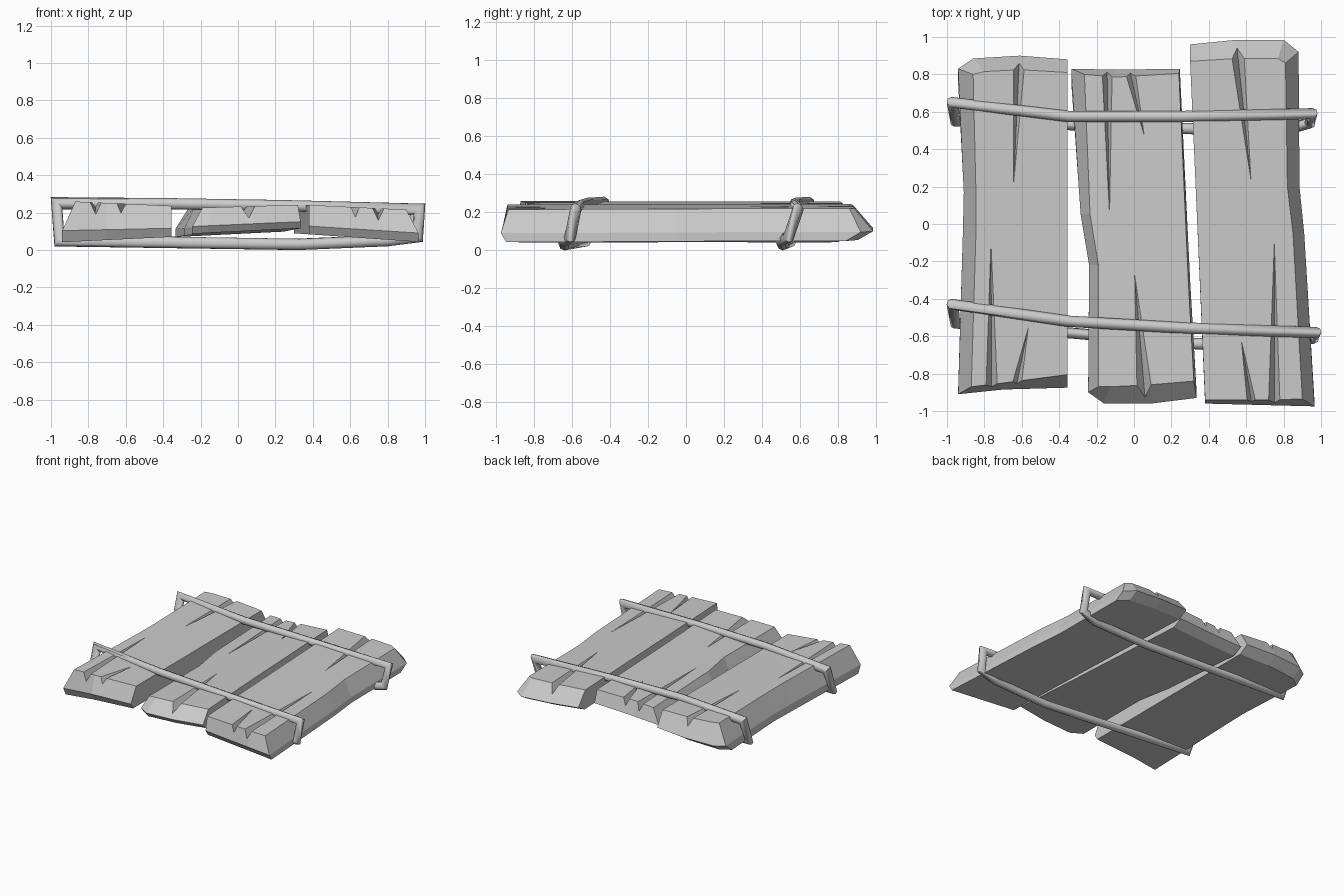
import bpy, bmesh
from mathutils import Vector
from math import cos, sin, pi

if "Cube" in bpy.data.objects:
    bpy.data.objects.remove(bpy.data.objects["Cube"])


def make_object(name, bm):
    bmesh.ops.recalc_face_normals(bm, faces=bm.faces)
    me = bpy.data.meshes.new(name)
    bm.to_mesh(me)
    bm.free()
    ob = bpy.data.objects.new(name, me)
    bpy.context.collection.objects.link(ob)
    return ob


def plank(name, outline, low, high, cracks):
    # three stacked outlines: undercut bottom, widest middle, chamfered top
    zb = lambda x, y: low[0] + low[1] * x + low[2] * y
    zt = lambda x: high[0] + high[1] * x
    bm = bmesh.new()
    rings = [[], [], []]
    for mx, my, tx, ty in outline:
        by = my - 0.08 if my > 0.8 else my + 0.03 if my < -0.8 else my
        zm = zb(mx, my) * 0.72 + zt(mx) * 0.28
        rings[0].append(bm.verts.new((mx, by, zb(mx, by))))
        rings[1].append(bm.verts.new((mx, my, zm)))
        rings[2].append(bm.verts.new((tx, ty, zt(tx))))
    n = len(outline)
    for a, b in zip(rings, rings[1:]):
        for i in range(n):
            j = (i + 1) % n
            bm.faces.new((a[i], a[j], b[j], b[i]))
    bm.faces.new(rings[0][::-1])
    bm.faces.new(rings[2])
    ob = make_object(name, bm)

    # tapered V-shaped splits running in from the plank ends
    bm = bmesh.new()
    for xa, xb, ye, tx, ty in cracks:
        xm = (xa + xb) / 2
        ye += 0.1 if ye > 0 else -0.1
        a, b, c, t = [bm.verts.new(p) for p in (
            (xa - 0.01, ye, zt(xa) + 0.012), (xb + 0.01, ye, zt(xb) + 0.012),
            (xm, ye, zt(xm) - 0.07), (tx, ty, zt(tx) + 0.004))]
        for f in ((a, b, c), (a, b, t), (b, c, t), (c, a, t)):
            bm.faces.new(f)
    cutter = make_object(name + "_cutter", bm)
    cutter.hide_render = True
    mod = ob.modifiers.new("splits", 'BOOLEAN')
    mod.operation = 'DIFFERENCE'
    mod.solver = 'EXACT'
    mod.object = cutter
    dg = bpy.context.evaluated_depsgraph_get()
    me = bpy.data.meshes.new_from_object(ob.evaluated_get(dg))
    ob.modifiers.clear()
    ob.data = me
    bpy.data.objects.remove(cutter)


def rope(name, path, r=0.03, sides=8):
    # closed tube with mitred corners
    pts = [Vector(p) for p in path]
    n = len(pts)
    bm = bmesh.new()
    rings = []
    for i, p in enumerate(pts):
        t1 = (p - pts[i - 1]).normalized()
        t2 = (pts[(i + 1) % n] - p).normalized()
        t = (t1 + t2).normalized()
        b = Vector((0, 1, 0))
        b = (b - t * b.dot(t)).normalized()
        s = t.cross(b) / max(t.dot(t1), 0.5)
        rings.append([bm.verts.new(p + r * (cos(2 * pi * k / sides) * s + sin(2 * pi * k / sides) * b))
                      for k in range(sides)])
    for i in range(n):
        a, c = rings[i], rings[(i + 1) % n]
        for k in range(sides):
            m = (k + 1) % sides
            bm.faces.new((a[k], a[m], c[m], c[k]))
    ob = make_object(name, bm)
    for f in ob.data.polygons:
        f.use_smooth = True
    bpy.ops.object.select_all(action='DESELECT')
    ob.select_set(True)
    bpy.context.view_layer.objects.active = ob
    bpy.ops.object.shade_smooth_by_angle(angle=0.9)


# planks: (middle x, y, top x, y) counter-clockwise from front left
plank("left_plank", [
    (-0.94, -0.91, -0.87, -0.87), (-0.70, -0.885, -0.70, -0.85),
    (-0.355, -0.875, -0.355, -0.805), (-0.355, 0.88, -0.355, 0.81),
    (-0.61, 0.90, -0.61, 0.825), (-0.86, 0.885, -0.80, 0.815),
    (-0.94, 0.83, -0.86, 0.80), (-0.91, 0.17, -0.845, 0.17), (-0.915, -0.05, -0.845, -0.05)],
    (0.087, 0.048, 0), (0.22, -0.045),
    [(-0.64, -0.58, 0.85, -0.645, 0.18), (-0.79, -0.73, -0.87, -0.765, -0.05),
     (-0.68, -0.62, -0.87, -0.56, -0.53)])

plank("middle_plank", [
    (-0.245, -0.90, -0.19, -0.87), (-0.16, -0.96, -0.13, -0.87),
    (0.09, -0.96, 0.08, -0.86), (0.335, -0.93, 0.32, -0.84),
    (0.30, -0.30, 0.29, -0.30), (0.245, 0.83, 0.24, 0.805),
    (-0.10, 0.825, -0.10, 0.785), (-0.335, 0.83, -0.265, 0.80),
    (-0.285, 0.05, -0.235, 0.05), (-0.24, -0.22, -0.19, -0.22)],
    (0.092, 0.05, -0.008), (0.232, 0.03),
    [(-0.17, -0.12, 0.80, -0.13, 0.0), (-0.07, -0.01, 0.80, 0.06, 0.45),
     (0.02, 0.11, -0.90, 0.0, -0.23)])

plank("right_plank", [
    (0.38, -0.96, 0.38, -0.94), (0.77, -0.97, 0.75, -0.94),
    (0.965, -0.975, 0.90, -0.935), (0.91, -0.05, 0.85, -0.05),
    (0.885, 0.20, 0.82, 0.20), (0.88, 0.92, 0.81, 0.86),
    (0.80, 0.985, 0.77, 0.885), (0.55, 0.985, 0.55, 0.885), (0.30, 0.96, 0.30, 0.87)],
    (0.11, -0.069, 0), (0.259, -0.048),
    [(0.51, 0.58, 0.90, 0.63, 0.19), (0.72, 0.78, -0.95, 0.75, -0.05),
     (0.62, 0.67, -0.95, 0.57, -0.60)])

# two rope loops: across the top, down the right side, back underneath
rope("back_rope", [
    (-0.97, 0.65, 0.25), (-0.35, 0.575, 0.247), (0.25, 0.575, 0.237), (0.95, 0.59, 0.218),
    (0.94, 0.54, 0.07), (0.80, 0.50, 0.05), (0.30, 0.51, 0.03), (-0.955, 0.55, 0.05)])
rope("front_rope", [
    (-0.97, -0.43, 0.25), (-0.35, -0.52, 0.247), (0.25, -0.555, 0.237), (0.97, -0.58, 0.218),
    (0.96, -0.61, 0.07), (0.80, -0.64, 0.05), (0.33, -0.64, 0.03), (-0.955, -0.53, 0.05)])
